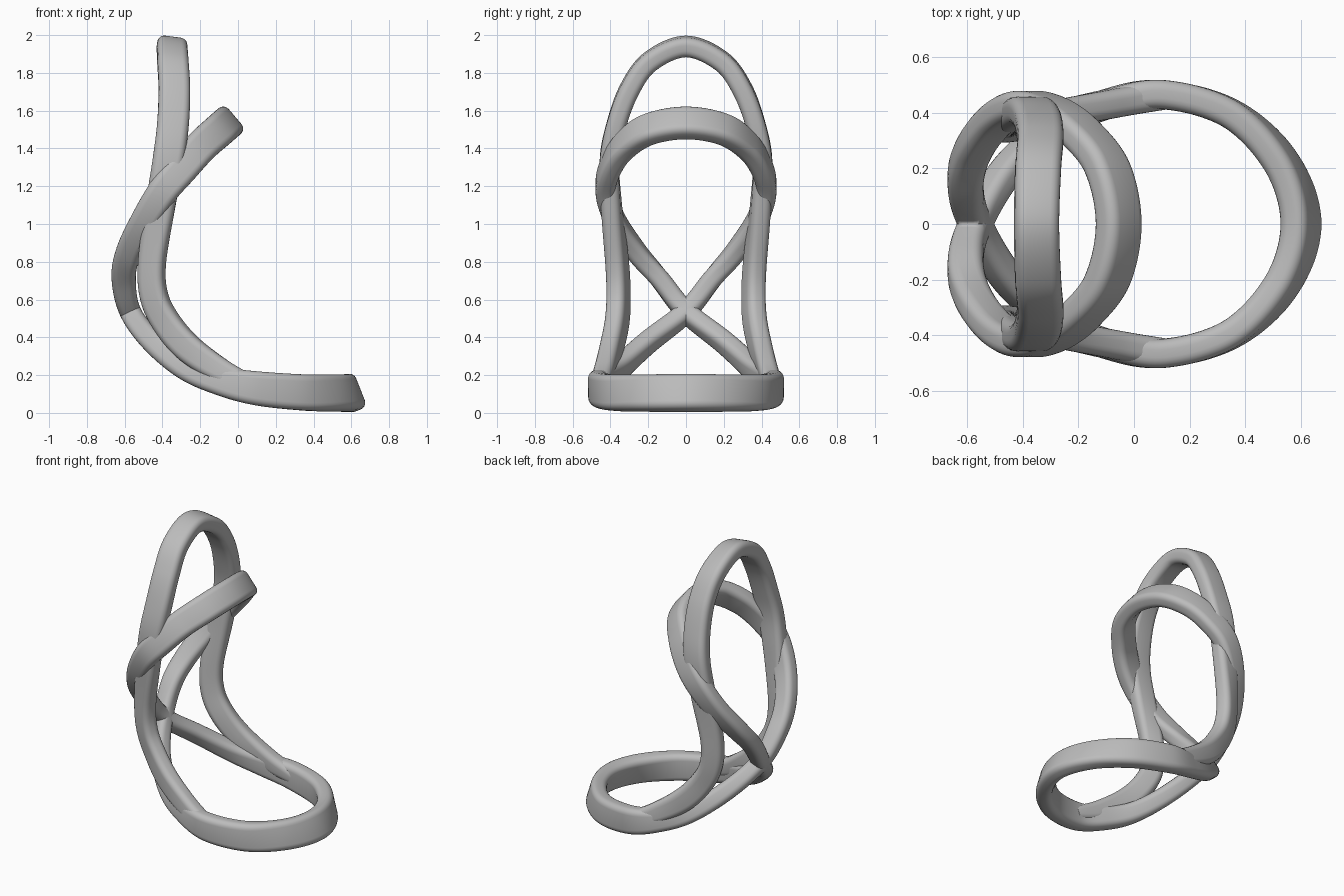
import bpy, bmesh, math
from mathutils import Vector, Matrix

cube = bpy.data.objects.get("Cube")
if cube:
    bpy.data.objects.remove(cube)

grey = bpy.data.materials.new("plain grey")
grey.use_nodes = True
grey.diffuse_color = (0.5, 0.5, 0.5, 1)
grey.node_tree.nodes["Principled BSDF"].inputs["Base Color"].default_value = (0.5, 0.5, 0.5, 1)

HALF_THICK = 0.052
CORNER = 0.038
STEPS = 12


def catmull(a, b, c, d, t):
    return 0.5 * (2 * b + (c - a) * t + (2 * a - 5 * b + 4 * c - d) * t * t
                  + (3 * b - a - 3 * c + d) * t ** 3)


def flip(v):
    return Vector((v[0], -v[1], v[2], v[3], v[4]))


def sample(controls, mirrored_end):
    """Smooth path through x, y, z, half width, roll; ends level with the mirror plane."""
    pts = [Vector(c) for c in controls]
    last = flip(pts[-2]) if mirrored_end else 2 * pts[-1] - pts[-2]
    pts = [flip(pts[1])] + pts + [last]
    path = [catmull(*pts[i:i + 4], s / STEPS)
            for i in range(len(pts) - 3) for s in range(STEPS)]
    return path + [pts[-2]]


def section(half_width):
    """Rounded rectangle, wide along the first axis."""
    ring = []
    for k, (sx, sy) in enumerate(((1, 1), (-1, 1), (-1, -1), (1, -1))):
        for j in range(6):
            a = math.pi / 2 * (k + j / 5)
            ring.append((sx * (half_width - CORNER) + CORNER * math.cos(a),
                         sy * (HALF_THICK - CORNER) + CORNER * math.sin(a)))
    return ring


def band(name, controls, closed):
    path = sample(controls, closed)
    n = len(path)
    bm = bmesh.new()
    rings = []
    for i, p in enumerate(path):
        d = path[min(i + 1, n - 1)] - path[max(i - 1, 0)]
        tangent = Vector(d[:3]).normalized()
        if i == 0 or (closed and i == n - 1):
            tangent = Vector((0, 1, 0))
        # The wide axis lies in the side plane, square to the side profile
        wide = Vector((-d[2], 0, d[0])).normalized()
        wide = Matrix.Rotation(p[4], 3, tangent) @ wide
        thin = tangent.cross(wide)
        centre = Vector(p[:3])
        rings.append([bm.verts.new(centre + wide * u + thin * v) for u, v in section(p[3])])
    for a, b in zip(rings, rings[1:]):
        for j in range(len(a)):
            k = (j + 1) % len(a)
            bm.faces.new((a[j], a[k], b[k], b[j]))
    if not closed:
        bm.faces.new(rings[-1])
    bmesh.ops.recalc_face_normals(bm, faces=bm.faces)
    # An open shell needs an explicit outward check
    f = bm.faces[0]
    f.normal_update()
    if f.normal.dot(f.calc_center_median() - Vector(path[0][:3])) < 0:
        bmesh.ops.reverse_faces(bm, faces=bm.faces)
    mesh = bpy.data.meshes.new(name)
    bm.to_mesh(mesh)
    bm.free()
    mesh.materials.append(grey)
    obj = bpy.data.objects.new(name, mesh)
    bpy.context.collection.objects.link(obj)
    mirror = obj.modifiers.new("mirror", 'MIRROR')
    mirror.use_axis = (False, True, False)
    mirror.merge_threshold = 0.002
    bpy.ops.object.select_all(action='DESELECT')
    obj.select_set(True)
    bpy.context.view_layer.objects.active = obj
    bpy.ops.object.shade_smooth_by_angle(angle=math.radians(50))


# Figure-eight band: front hoop, crossing at the back, ring at the base
band("crossed_loop", [
    (-.055, 0, 1.535, .09, 0),
    (-.095, .2, 1.5, .09, 0),
    (-.195, .33, 1.41, .088, 0),
    (-.3, .405, 1.29, .085, 0),
    (-.4, .425, 1.17, .08, 0),
    (-.5, .37, 1.01, .073, 0),
    (-.58, .26, .85, .067, 0),
    (-.605, .14, .71, .064, 0),
    (-.57, 0, .535, .057, 0),
    (-.45, -.2, .375, .06, 0),
    (-.28, -.35, .24, .065, 0),
    (-.1, -.43, .17, .075, 0),
    (.1, -.465, .13, .09, 0),
    (.35, -.395, .108, .095, -.08),
    (.53, -.22, .105, .097, -.25),
    (.6, 0, .106, .1, -.33)], True)

# Tall hoop whose legs run down into the base ring
band("tall_hoop", [
    (-.35, 0, 1.94, .08, .2),
    (-.345, .19, 1.86, .082, .15),
    (-.337, .3, 1.71, .083, .08),
    (-.345, .37, 1.52, .084, 0),
    (-.37, .405, 1.33, .083, 0),
    (-.41, .395, 1.1, .078, -.1),
    (-.455, .365, .8, .072, -.35),
    (-.445, .357, .62, .073, -.4),
    (-.38, .365, .48, .075, -.35),
    (-.26, .395, .34, .075, -.2),
    (-.07, .435, .21, .065, 0),
    (.1, .462, .135, .05, 0)], False)
